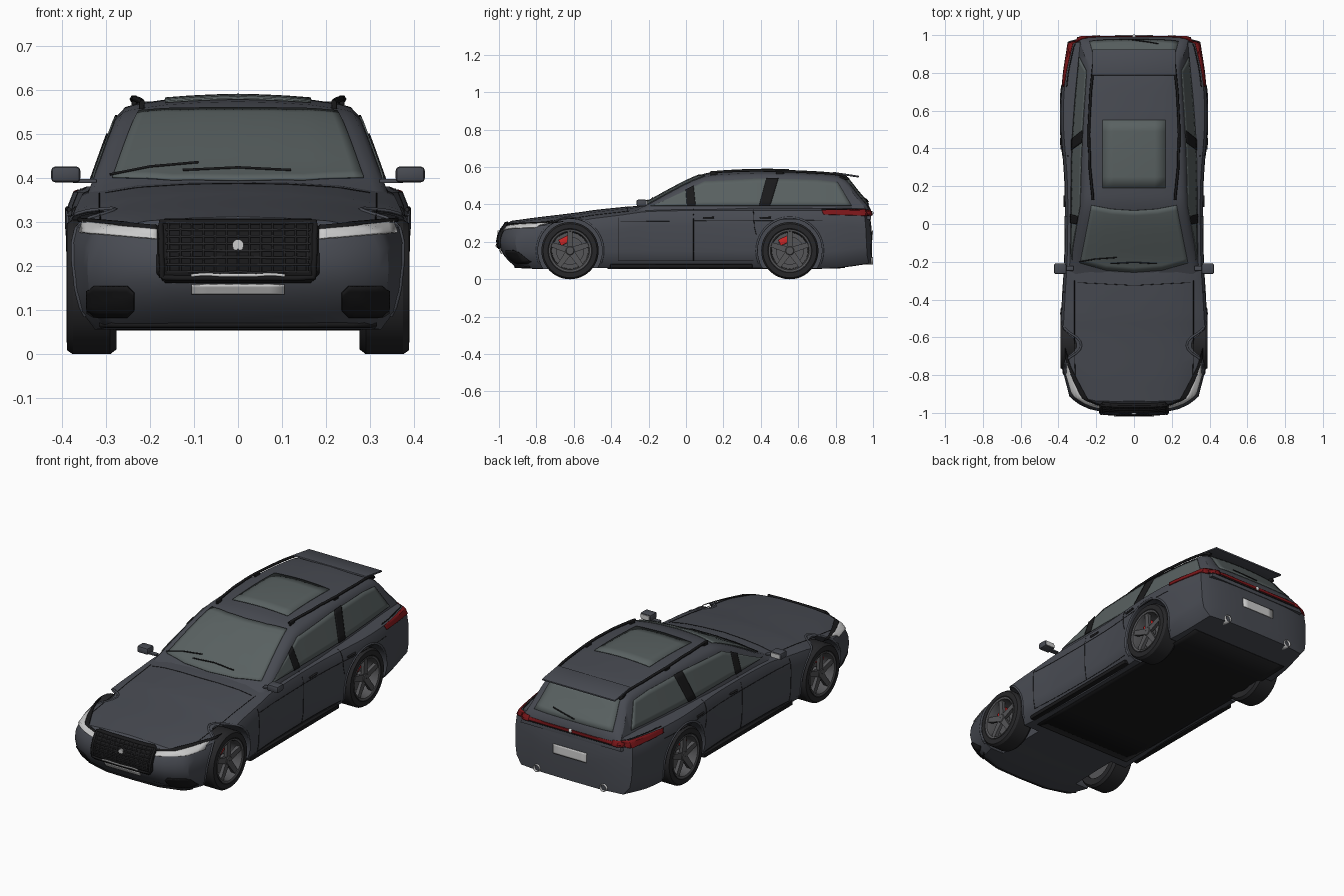
import bpy, bmesh, math
from mathutils import Vector, Matrix
from mathutils.bvhtree import BVHTree

if "Cube" in bpy.data.objects:
    bpy.data.objects.remove(bpy.data.objects["Cube"])

def material(name, *c):
    m = bpy.data.materials.new(name)
    m.diffuse_color = (*c, 1)
    m.use_nodes = True
    m.node_tree.nodes["Principled BSDF"].inputs["Base Color"].default_value = m.diffuse_color
    return m
PAINT = material("paint", .065, .07, .085)
GLASS = material("glass", .10, .12, .12)
BLACK = material("black", .01, .01, .011)
RUBBER = material("rubber", .02, .02, .022)
ALLOY = material("alloy", .09, .09, .095)
SILVER = material("silver", .6, .6, .58)
LAMP = material("lamp", .8, .8, .83)
RED = material("tail_red", .2, .008, .01)
CALIPER = material("caliper_red", .6, .02, .02)

def finish(name, bm, mat, mirror=False, solid=0):
    bmesh.ops.recalc_face_normals(bm, faces=bm.faces[:])
    me = bpy.data.meshes.new(name)
    bm.to_mesh(me); bm.free()
    return link(name, me, mat, mirror, solid)

def link(name, data, mat, mirror=False, solid=0):
    ob = bpy.data.objects.new(name, data)
    bpy.context.collection.objects.link(ob)
    data.materials.append(mat)
    if solid:
        s = ob.modifiers.new("thick", "SOLIDIFY"); s.thickness = solid; s.offset = 0
    if mirror:
        ob.modifiers.new("mirror", "MIRROR")
    return ob

def smooth_key(keys, y):
    """Smooth interpolation through rows (y, values...)."""
    y = min(max(y, keys[0][0]), keys[-1][0])
    i = max(j for j in range(len(keys) - 1) if keys[j][0] <= y)
    a, b = keys[i], keys[i + 1]
    p, q = keys[max(i - 1, 0)], keys[min(i + 2, len(keys) - 1)]
    h = b[0] - a[0]; t = (y - a[0]) / h
    out = []
    for k in range(1, len(a)):
        m0 = (b[k] - p[k]) / (b[0] - p[0]) * h
        m1 = (q[k] - a[k]) / (q[0] - a[0]) * h
        out.append((2*t**3 - 3*t*t + 1)*a[k] + (t**3 - 2*t*t + t)*m0 + (3*t*t - 2*t**3)*b[k] + (t**3 - t*t)*m1)
    return out

def loft(name, rings, mat):
    bm = bmesh.new()
    vs = [[bm.verts.new(p) for p in r] for r in rings]
    n = len(vs[0])
    for a, b in zip(vs, vs[1:]):
        for i in range(n):
            bm.faces.new((a[i], a[(i+1) % n], b[(i+1) % n], b[i]))
    bm.faces.new(vs[0]); bm.faces.new(vs[-1])
    return finish(name, bm, mat)

def ring(half, y):
    return [(x, y, z) for x, z in half] + [(-x, y, z) for x, z in half[-2:0:-1]]

# Lower body: y, half width, floor z, shoulder z, crown
BODY = [(-1, .342, .06, .285, .027), (-.85, .38, .055, .302, .03), (-.6, .39, .06, .325, .033),
        (-.35, .379, .06, .355, .03), (-.2, .37, .06, .374, .02), (.2, .368, .06, .38, .01),
        (.55, .39, .06, .38, .01), (.8, .378, .06, .38, .01), (.995, .352, .085, .376, .01)]

def body_ring(y, s=1):
    w, b, z, c = smooth_key(BODY, y)
    half = [(0, b), (w*.5, b), (w-.045, b), (w-.012, b+.04), (w-.003, b+.09), (w, z-.09), (w-.003, z-.045),
            (w-.016, z-.012), (w-.045, z), (w*.6, z+.65*c), (w*.3, z+.92*c), (0, z+c)]
    out = []
    for x, yy, zz in ring([(x*s, .2 + (q-.2)*s) for x, q in half], y):
        t, r = max(0, (-.5-yy)/.5), max(0, (yy-.7)/.3)
        yy += t*(5*(zz-.2)**2 + .085*(x/.34)**4)
        yy -= r*(.03*(x/.35)**4 + .6*max(0, zz-.2)**2)
        out.append((x, yy, zz))
    return out
caps = [.1, .3, .5, .7, .85, .94]
N = 60
body = loft("lower_body", [body_ring(-1, s) for s in caps] + [body_ring(-1 + 1.995*i/N) for i in range(N+1)]
            + [body_ring(.995, s) for s in caps[::-1]], PAINT)

# Cabin: y, roof edge z, base half width
CABIN = [(-.3, .355, .34), (-.2, .40, .339), (-.1, .455, .338), (0, .507, .338), (.08, .541, .337),
         (.15, .556, .337), (.4, .568, .334), (.65, .562, .318), (.82, .547, .302), (.86, .525, .298),
         (.92, .45, .292), (.975, .385, .286), (.99, .35, .284)]

def cabin_ring(y):
    e, b = smooth_key(CABIN, y)
    sx = lambda z: b - .36*(z-.37)
    lo = max(.325, e-.025)
    half = [(0, .32), (sx(.32), .32), (sx((.32+lo)/2), (.32+lo)/2), (sx(lo), lo), (sx(e)-.008, e-.007),
            (sx(e)-.03, e), (sx(e)*.6, e+.011), (sx(e)*.3, e+.016), (0, e+.018)]
    return ring(half, y)
cabin = loft("cabin", [cabin_ring(-.3 + 1.29*i/64) for i in range(65)], PAINT)

# Combined shell used to lay trim on the surface
verts, polys = [], []
for ob in (body, cabin):
    o = len(verts)
    verts += [v.co.copy() for v in ob.data.vertices]
    polys += [[o+i for i in p.vertices] for p in ob.data.polygons]
SHELL = BVHTree.FromPolygons(verts, polys)
RAYS = {"front": (lambda a, b: (a, -3, b), (0, 1, 0)), "rear": (lambda a, b: (a, 3, b), (0, -1, 0)),
        "side": (lambda a, b: (3, a, b), (-1, 0, 0)), "top": (lambda a, b: (a, b, 3), (0, 0, -1)),
        "under": (lambda a, b: (a, b, -3), (0, 0, 1))}

def project(a, b, view, off):
    start, d = RAYS[view][0](a, b), Vector(RAYS[view][1])
    p, n, _, _ = SHELL.ray_cast(Vector(start), d)
    if p is None:
        p, n, _, _ = SHELL.find_nearest(Vector(start) + d*2.2)
    return p + (n if n.dot(d) < 0 else -n)*off

def patch(name, mat, low, high, view, off=.003, mirror=False, solid=.004, k=6, m=6):
    """Surface panel between two outlines, projected on the shell."""
    bm = bmesh.new()
    n = (len(low)-1)*k
    at = lambda L, i: Vector(L[-1]) if i == n else Vector(L[i//k]).lerp(Vector(L[i//k+1]), i % k/k)
    g = [[bm.verts.new(project(*at(low, i).lerp(at(high, i), j/m), view, off)) for j in range(m+1)] for i in range(n+1)]
    for i in range(n):
        for j in range(m):
            bm.faces.new((g[i][j], g[i+1][j], g[i+1][j+1], g[i][j+1]))
    return finish(name, bm, mat, mirror, solid)

def rect(name, mat, a0, a1, b0, b1, view, **kw):
    return patch(name, mat, [(a0, b0), (a1, b0)], [(a0, b1), (a1, b1)], view, **kw)

def line(name, mat, pts, view, r=.0015, off=.0005, mirror=False, k=10):
    """Thin tube following the shell."""
    cu = bpy.data.curves.new(name, "CURVE")
    cu.dimensions = "3D"; cu.bevel_depth = r; cu.bevel_resolution = 1; cu.use_fill_caps = True
    pl = [Vector(a).lerp(Vector(b), i/k) for a, b in zip(pts, pts[1:]) for i in range(k)] + [Vector(pts[-1])]
    sp = cu.splines.new("POLY"); sp.points.add(len(pl)-1)
    for q, p in zip(sp.points, pl):
        q.co = (*project(*p, view, off), 1)
    return link(name, cu, mat, mirror)

def box(name, mat, c, size, rx=0, mirror=False, bevel=.004):
    bm = bmesh.new()
    bmesh.ops.create_cube(bm, size=1, matrix=Matrix.Translation(c) @ Matrix.Rotation(rx, 4, "X") @ Matrix.Diagonal((*size, 1)))
    if bevel:
        bmesh.ops.bevel(bm, geom=bm.edges[:], offset=bevel, segments=2, affect="EDGES", profile=.5)
    return finish(name, bm, mat, mirror)

def lathe(name, mat, prof, cy, cz, mirror=True, seg=48):
    """Closed (radius, x) profile turned about the x axis."""
    bm = bmesh.new()
    g = [[bm.verts.new((x, cy+r*math.cos(2*math.pi*i/seg), cz+r*math.sin(2*math.pi*i/seg))) for r, x in prof] for i in range(seg)]
    for i in range(seg):
        for j in range(len(prof)):
            a, b, k = g[i], g[(i+1) % seg], (j+1) % len(prof)
            bm.faces.new((a[j], a[k], b[k], b[j]))
    return finish(name, bm, mat, mirror)

# Windows
patch("windscreen", GLASS, [(-.285, -.205), (-.15, -.243), (0, -.255), (.15, -.243), (.285, -.205)],
      [(-.225, .10), (-.12, .08), (0, .072), (.12, .08), (.225, .10)], "top", m=12)
rect("sunroof", GLASS, -.165, .165, .19, .55, "top")
patch("rear_window", GLASS, [(-.235, .40), (0, .40), (.235, .40)], [(-.205, .53), (0, .535), (.205, .53)], "rear")
patch("side_windows", GLASS, [(-.19, .392), (0, .392), (.1, .392), (.4, .392), (.7, .392), (.885, .392)],
      [(-.165, .397), (0, .475), (.1, .522), (.4, .538), (.7, .531), (.81, .518)], "side", mirror=True)
patch("front_pillar", BLACK, [(.005, .39), (.052, .39)], [(-.002, .478), (.04, .499)], "side", off=.006, mirror=True)
patch("rear_pillar", BLACK, [(.39, .39), (.45, .39)], [(.43, .54), (.495, .54)], "side", off=.006, mirror=True)

# Front: grille, lamps, vents, plate
patch("grille_panel", BLACK, [(-.182, .185), (-.165, .165), (.165, .165), (.182, .185)],
      [(-.182, .283), (-.165, .30), (.165, .30), (.182, .283)], "front", off=.006, solid=.012, k=8)
for i in range(8):
    z = .188 + .0145*i
    line("grille_bar", RUBBER, [(-.162, z), (.162, z)], "front", r=.003, off=.013)
for i in range(13):
    x = -.156 + .026*i
    line("grille_upright", RUBBER, [(x, .186), (x, .292)], "front", r=.0025, off=.013, k=5)
line("grille_surround", BLACK, [(-.17, .176), (.17, .176), (.174, .292), (-.174, .292), (-.17, .176)], "front", r=.007, off=.011)
line("grille_trim", SILVER, [(-.105, .184), (.105, .184)], "front", r=.004, off=.018)
bm = bmesh.new()
bmesh.ops.create_cone(bm, cap_ends=True, segments=24, radius1=.013, radius2=.013, depth=.008,
                      matrix=Matrix.Translation(project(0, .242, "front", .014)) @ Matrix.Rotation(math.pi/2, 4, "X"))
finish("front_badge", bm, SILVER)
rect("front_plate", SILVER, -.105, .105, .14, .16, "front", off=.006, solid=.006)
patch("headlamp", LAMP, [(.183, .26), (.27, .267), (.357, .275)], [(.183, .281), (.27, .288), (.352, .298)], "front", off=.004, mirror=True)
patch("headlamp_brow", BLACK, [(.183, .281), (.27, .288), (.362, .298)], [(.183, .29), (.27, .297), (.362, .305)], "front", off=.004, mirror=True)
patch("corner_vent", BLACK, [(.235, .1), (.25, .086), (.325, .086), (.34, .095)],
      [(.235, .14), (.25, .155), (.325, .155), (.34, .145)], "front", mirror=True)
line("front_lip", BLACK, [(-.31, .067), (.31, .067)], "front", r=.007, k=24)

# Rear: lamps, plate, exhausts, spoiler
rect("rear_light_bar", RED, -.31, .31, .347, .362, "rear", k=24)
line("rear_bar_trim", BLACK, [(-.32, .342), (.32, .342)], "rear", r=.003, k=24)
patch("tail_lamp", RED, [(.735, .345), (.97, .338)], [(.725, .368), (.97, .37)], "side", off=.004, mirror=True, k=16)
patch("tail_lamp_corner", RED, [(.25, .342), (.338, .338)], [(.25, .368), (.338, .368)], "rear", off=.004, mirror=True)
line("tail_lamp_edge", BLACK, [(.725, .373), (.96, .373)], "side", r=.003, mirror=True)
rect("rear_plate", SILVER, -.1, .1, .21, .26, "rear", off=.004)
bm = bmesh.new()
for x in (-.2, .2):
    bmesh.ops.create_cone(bm, segments=20, radius1=.018, radius2=.018, depth=.06,
                          matrix=Matrix.Translation((x, .97, .1)) @ Matrix.Rotation(math.pi/2, 4, "X"))
finish("exhaust_tips", bm, SILVER, solid=.004)
box("roof_spoiler", PAINT, (0, .855, .559), (.44, .14, .01), -.15)
bm = bmesh.new()
bmesh.ops.create_uvsphere(bm, u_segments=16, v_segments=8, radius=.011, matrix=Matrix.Translation(project(0, .355, "rear", .002)))
finish("rear_badge", bm, SILVER)

# Roof rails, wipers, mirrors
line("roof_rail", BLACK, [(.215, .13), (.232, .3), (.235, .5), (.225, .7), (.208, .86)], "top", r=.007, off=.014, mirror=True)
for y, x in ((.15, .218), (.5, .235), (.84, .21)):
    box("rail_foot", BLACK, project(x, y, "top", .004), (.012, .04, .022), mirror=True)
line("wiper_left", BLACK, [(-.29, .402), (-.2, .42), (-.09, .43)], "front", r=.003, off=.007)
line("wiper_right", BLACK, [(-.125, .412), (0, .418), (.12, .412)], "front", r=.003, off=.007)
line("rear_wiper", BLACK, [(-.01, .41), (.13, .43)], "rear", r=.003, off=.007)
box("mirror_housing", PAINT, (.391, -.237, .408), (.066, .055, .036), mirror=True, bevel=.009)
box("mirror_glass", SILVER, (.391, -.209, .408), (.05, .004, .024), mirror=True, bevel=0)
box("mirror_arm", PAINT, (.348, -.235, .393), (.055, .025, .01), mirror=True, bevel=.003)

# Panel gaps and handles
line("bonnet_gap", BLACK, [(.31, -.88), (.315, -.6), (.315, -.3)], "top", mirror=True)
line("cowl_gap", BLACK, [(-.3, -.31), (0, -.325), (.3, -.31)], "top")
line("door_gap", BLACK, [(.04, .375), (.04, .1)], "side", mirror=True)
line("rear_door_gap", BLACK, [(.36, .375), (.365, .28), (.375, .24)], "side", mirror=True)
line("front_door_gap", BLACK, [(-.36, .33), (-.36, .1), (.36, .1)], "side", mirror=True)
line("waist_line", BLACK, [(-.35, .31), (.73, .315)], "side", r=.0012, mirror=True, k=40)
for y in (.12, .425):
    line("door_handle", RUBBER, [(y-.03, .328), (y+.03, .33)], "side", r=.005, off=.005, mirror=True)
rect("underbody", BLACK, -.3, .3, -.42, .85, "under", k=20)
box("side_sill", BLACK, (.345, -.025, .07), (.03, .76, .022), mirror=True)

# Wheels, with arches cut from the body
Z = .153
for where, cy in (("front", -.62), ("rear", .555)):
    cut = lathe("arch_cutter", BLACK, [(0.001, .245), (.172, .245), (.172, .5), (0.001, .5)], cy, Z, seg=64)
    bo = body.modifiers.new("arch", "BOOLEAN"); bo.object = cut; bo.solver = "EXACT"
    bpy.context.view_layer.objects.active = body
    bpy.ops.object.modifier_apply(modifier="arch")
    bpy.data.objects.remove(cut)
    line(where + "_arch_flare", PAINT, [(cy+.177*math.cos(a), Z+.177*math.sin(a)) for a in [math.radians(-22+224*i/32) for i in range(33)]],
         "side", r=.006, off=-.001, mirror=True, k=1)
    lathe(where + "_tyre", RUBBER, [(.106, .278), (.142, .276), (.153, .29), (.153, .375), (.144, .388), (.118, .389), (.106, .38)], cy, Z)
    lathe(where + "_rim", ALLOY, [(.112, .388), (.104, .386), (.098, .37), (.096, .305), (.01, .305), (.01, .295), (.107, .29)], cy, Z)
    lathe(where + "_brake_disc", ALLOY, [(.01, .32), (.075, .32), (.075, .332), (.01, .332)], cy, Z)
    lathe(where + "_hub", ALLOY, [(.001, .34), (.026, .34), (.026, .376), (.02, .382), (.001, .382)], cy, Z, seg=24)
    box(where + "_caliper", CALIPER, (.338, cy-.028, Z+.055), (.03, .062, .036), .45, True)
    bm = bmesh.new()
    for i in range(5):
        rot = Matrix.Translation((0, cy, Z)) @ Matrix.Rotation(2*math.pi*i/5, 4, "X")
        v = bmesh.ops.create_cube(bm, size=1)["verts"]
        for p in v:
            top = p.co.z > 0
            p.co = rot @ Vector(((.382 if top else .378) if p.co.x > 0 else .362, p.co.y*(.026 if top else .034), .102 if top else .01))
    finish(where + "_spokes", bm, ALLOY, mirror=True)

# Smooth shading with sharp creases
bpy.ops.object.select_all(action="DESELECT")
for ob in bpy.context.scene.objects:
    if ob.type == "MESH":
        ob.select_set(True)
bpy.context.view_layer.objects.active = body
bpy.ops.object.shade_smooth_by_angle(angle=math.radians(32))
